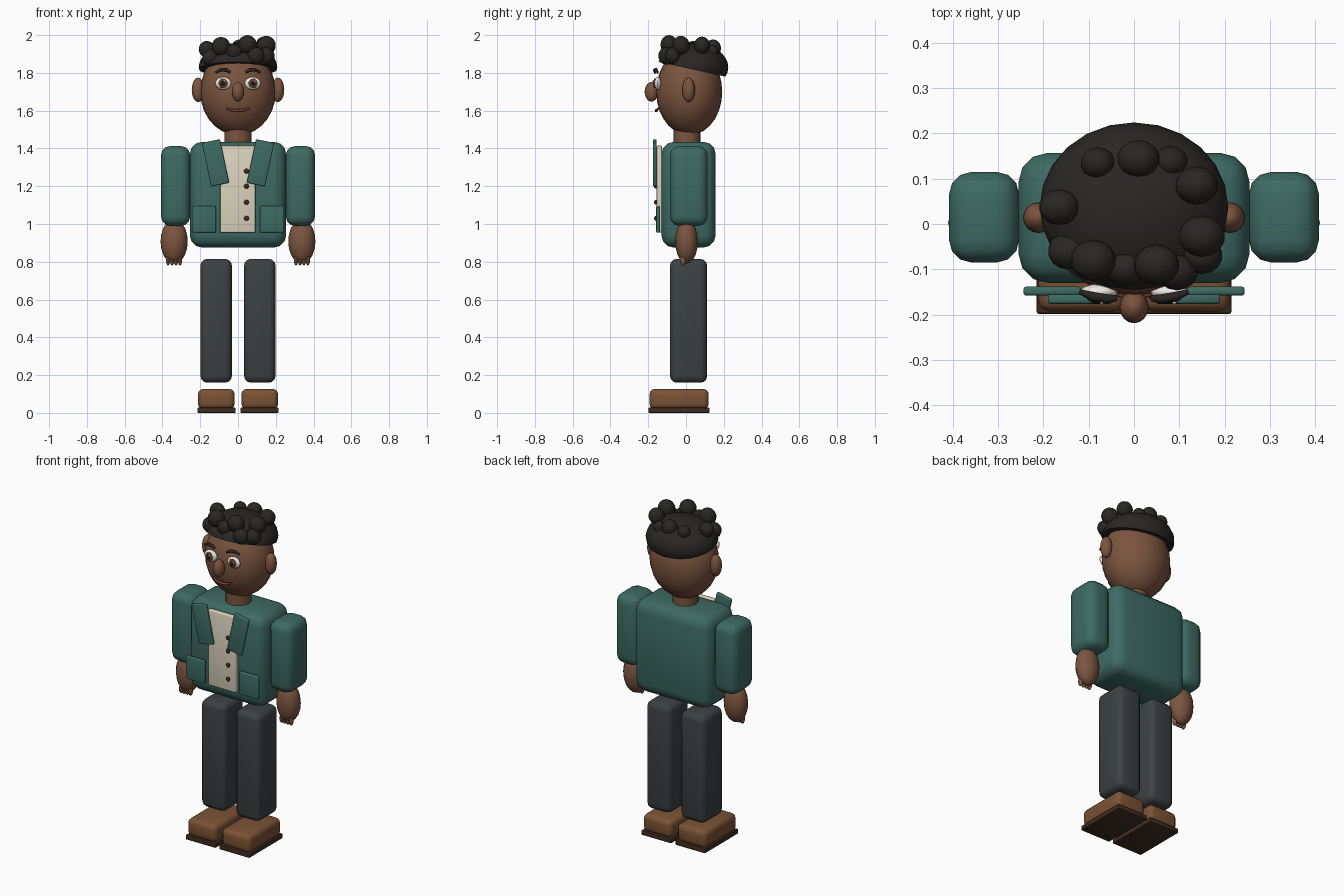
import bpy, bmesh, math
from mathutils import Vector

if "Cube" in bpy.data.objects:
    bpy.data.objects.remove(bpy.data.objects["Cube"])


def material(name, rgb):
    m = bpy.data.materials.new(name)
    m.diffuse_color = (*rgb, 1)
    m.use_nodes = True
    m.node_tree.nodes["Principled BSDF"].inputs["Base Color"].default_value = m.diffuse_color
    return m


SKIN = material("skin", (0.2, 0.09, 0.05))
HAIR = material("hair", (0.022, 0.02, 0.018))
JACKET = material("jacket", (0.047, 0.145, 0.125))
CREAM = material("cream", (0.72, 0.66, 0.52))
TROUSER = material("trouser", (0.045, 0.053, 0.055))
LEATHER = material("leather", (0.2, 0.085, 0.035))
SOLE = material("sole", (0.05, 0.025, 0.014))
IRIS = material("iris", (0.12, 0.055, 0.025))
BLACK = material("black", (0.01, 0.01, 0.01))
LIP = material("lip", (0.2, 0.055, 0.035))
WHITE = material("white", (0.85, 0.83, 0.78))


def finish(name, mat, angle=40):
    ob = bpy.context.object
    ob.name = name
    ob.data.materials.append(mat)
    bpy.ops.object.shade_smooth_by_angle(angle=math.radians(angle))
    return ob


def ball(name, loc, radii, mat, seg=16, rings=10):
    bpy.ops.mesh.primitive_uv_sphere_add(segments=seg, ring_count=rings, location=loc)
    bpy.context.object.scale = radii
    bpy.ops.object.transform_apply(location=False, rotation=False)
    return finish(name, mat)


def box(name, lo, hi, bevel, mat, tilt=0, segs=3):
    lo, hi = Vector(lo), Vector(hi)
    bpy.ops.mesh.primitive_cube_add(size=1, location=(lo + hi) / 2)
    ob = bpy.context.object
    ob.scale = hi - lo
    bpy.ops.object.transform_apply(location=False, rotation=False)
    mod = ob.modifiers.new("bevel", 'BEVEL')
    mod.width, mod.segments = bevel, segs
    bpy.ops.object.modifier_apply(modifier="bevel")
    ob.rotation_euler.y = tilt
    return finish(name, mat)


def mirrored_box(name, lo, hi, *args, side=1, **kw):
    xs = sorted((lo[0] * side, hi[0] * side))
    return box(name, (xs[0], *lo[1:]), (xs[1], *hi[1:]), *args, **kw)


def tube(name, pts, radii, mat):
    cu = bpy.data.curves.new(name, 'CURVE')
    cu.dimensions = '3D'
    cu.bevel_depth, cu.bevel_resolution, cu.use_fill_caps = 1, 2, True
    sp = cu.splines.new('POLY')
    sp.points.add(len(pts) - 1)
    for p, co, r in zip(sp.points, pts, radii):
        p.co, p.radius = (*co, 1), r
    ob = bpy.data.objects.new(name, cu)
    bpy.context.collection.objects.link(ob)
    cu.materials.append(mat)
    return ob


# head and neck
ball("head", (0, 0.017, 1.70), (0.2, 0.175, 0.23), SKIN, 24, 14)
bpy.ops.mesh.primitive_cylinder_add(vertices=20, radius=0.072, depth=0.12, location=(0, 0.005, 1.46))
finish("neck", SKIN)
ball("nose", (0, -0.183, 1.70), (0.032, 0.036, 0.052), SKIN)

# hair cap, cut along a plane that drops towards the back
cap = ball("hair_cap", (0, 0.037, 1.83), (0.208, 0.187, 0.128), HAIR, 24, 16)
bm = bmesh.new()
bm.from_mesh(cap.data)
cut = bmesh.ops.bisect_plane(bm, geom=bm.verts[:] + bm.edges[:] + bm.faces[:], plane_co=(0, 0, -0.012),
                             plane_no=(0, 0.22, 1), clear_inner=True)
bmesh.ops.edgeloop_fill(bm, edges=[e for e in cut["geom_cut"] if isinstance(e, bmesh.types.BMEdge)])
bmesh.ops.recalc_face_normals(bm, faces=bm.faces[:])
bm.to_mesh(cap.data)
bm.free()

# curls: x, y, z, radius
curls = [(-0.08, 0.135, 1.925, 0.038), (0.01, 0.143, 1.93, 0.047), (0.08, 0.138, 1.91, 0.038),
         (0.138, 0.085, 1.945, 0.047), (0.15, -0.027, 1.945, 0.051), (-0.165, 0.037, 1.925, 0.044),
         (0.05, -0.09, 1.95, 0.05), (-0.09, -0.08, 1.94, 0.05), (-0.02, -0.098, 1.91, 0.042),
         (-0.145, -0.06, 1.88, 0.045), (0.15, -0.07, 1.89, 0.045), (0.095, -0.105, 1.89, 0.046)]
for x, y, z, r in curls:
    ball("hair_curl", (x, y, z), (r, r * 0.9, r), HAIR, 14, 10)

# torso, shirt front and buttons
box("jacket_body", (-0.255, -0.13, 0.875), (0.255, 0.157, 1.435), 0.065, JACKET)
box("shirt_front", (-0.094, -0.155, 0.955), (0.092, -0.128, 1.415), 0.006, CREAM)
for z in (1.28, 1.20, 1.115, 1.03):
    ball("shirt_button", (0.045, -0.16, z), (0.013, 0.009, 0.013), SOLE, 12, 8)

for s in (-1, 1):
    # face details
    ball("ear", (s * 0.211, 0.014, 1.71), (0.034, 0.034, 0.065), SKIN)
    ball("eye_white", (s * 0.078, -0.15, 1.745), (0.042, 0.018, 0.034), WHITE)
    ball("iris", (s * 0.08, -0.165, 1.745), (0.024, 0.008, 0.026), IRIS)
    ball("pupil", (s * 0.08, -0.171, 1.745), (0.012, 0.005, 0.013), BLACK)
    ball("eye_glint", (s * 0.08 + 0.009, -0.174, 1.755), (0.005, 0.003, 0.005), WHITE, 8, 6)
    tube("eyebrow", [(s * 0.04, -0.164, 1.802), (s * 0.06, -0.165, 1.815),
                     (s * 0.09, -0.16, 1.817), (s * 0.118, -0.15, 1.802)],
         (0.007, 0.01, 0.01, 0.006), HAIR)

    # sleeve and hand
    mirrored_box("sleeve", (0.253, -0.085, 0.99), (0.408, 0.115, 1.413), 0.05, JACKET, side=s)
    ball("hand", (s * 0.338, 0.003, 0.908), (0.072, 0.06, 0.118), SKIN)
    for i in range(4):
        ball("finger", (s * (0.307 + 0.021 * i), -0.016, 0.81), (0.012, 0.017, 0.03), SKIN, 10, 8)

    # lapel and pocket
    mirrored_box("lapel", (0.07, -0.176, 1.206), (0.168, -0.155, 1.442), 0.006, JACKET,
                 side=s, tilt=s * math.radians(12))
    mirrored_box("pocket", (0.117, -0.158, 0.955), (0.244, -0.138, 1.095), 0.007, JACKET, side=s)

    # leg and shoe
    mirrored_box("trouser_leg", (0.032, -0.085, 0.16), (0.199, 0.112, 0.815), 0.036, TROUSER, side=s)
    mirrored_box("shoe", (0.018, -0.193, 0.02), (0.212, 0.12, 0.127), 0.028, LEATHER, side=s)
    mirrored_box("shoe_sole", (0.013, -0.198, 0.0), (0.215, 0.125, 0.028), 0.005, SOLE, side=s, segs=2)

# mouth
tube("mouth", [(-0.06, -0.146, 1.612), (-0.03, -0.155, 1.603), (0, -0.158, 1.60),
               (0.03, -0.155, 1.603), (0.06, -0.146, 1.612)],
     (0.005, 0.007, 0.008, 0.007, 0.005), LIP)
